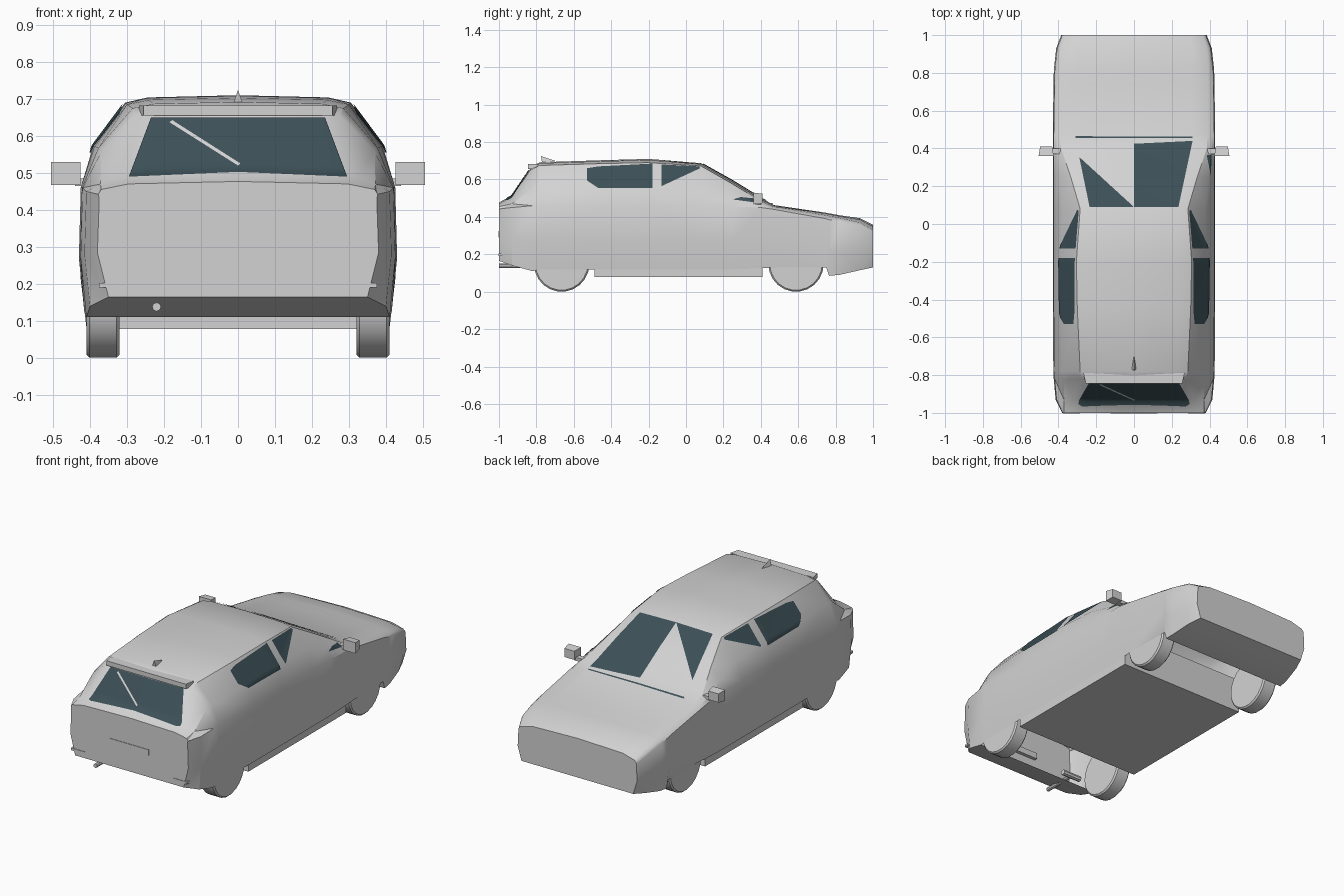
import bpy, bmesh, math
from mathutils import Vector
from mathutils.bvhtree import BVHTree

if "Cube" in bpy.data.objects:
    bpy.data.objects.remove(bpy.data.objects["Cube"])


def material(name, rgb):
    m = bpy.data.materials.new(name)
    m.diffuse_color = (*rgb, 1)
    m.use_nodes = True
    m.node_tree.nodes["Principled BSDF"].inputs["Base Color"].default_value = m.diffuse_color
    return m


GREY = material("light grey paint", (0.65, 0.65, 0.65))
GLASS = material("dark teal glass", (0.045, 0.08, 0.095))


def add_object(name, bm, mat, smooth=None):
    mesh = bpy.data.meshes.new(name)
    bm.to_mesh(mesh)
    bm.free()
    obj = bpy.data.objects.new(name, mesh)
    bpy.context.collection.objects.link(obj)
    mesh.materials.append(mat)
    if smooth:
        bpy.ops.object.select_all(action='DESELECT')
        obj.select_set(True)
        bpy.context.view_layer.objects.active = obj
        bpy.ops.object.shade_smooth_by_angle(angle=math.radians(smooth))
    return obj


def box(name, lo, hi, mat=GREY, taper=1.0):
    bm = bmesh.new()
    bmesh.ops.create_cube(bm, size=1)
    for v in bm.verts:
        k = [(1 + c * 2) / 2 for c in v.co]
        v.co = [l + (h - l) * t for l, h, t in zip(lo, hi, k)]
        if k[1] > 0.5:  # shrink the +y end about the box centre
            for a in (0, 2):
                mid = (lo[a] + hi[a]) / 2
                v.co[a] = mid + (v.co[a] - mid) * taper
    return add_object(name, bm, mat)


def cylinder(name, centre, axis, radius, length, sides, bevel=0.0, smooth=None):
    bm = bmesh.new()
    bmesh.ops.create_cone(bm, cap_ends=True, segments=sides, radius1=radius,
                          radius2=radius, depth=length)
    if bevel:
        rims = [e for e in bm.edges if abs(e.verts[0].co.z - e.verts[1].co.z) < 1e-5]
        bmesh.ops.bevel(bm, geom=rims, offset=bevel, segments=1, affect='EDGES')
    rot = Vector((0, 0, 1)).rotation_difference(Vector(axis))
    for v in bm.verts:
        v.co = rot @ v.co + Vector(centre)
    return add_object(name, bm, GREY, smooth)


# Body stations: y, bottom z, bottom half width, belt half width, belt z,
# roof edge half width, roof edge z, centre top z
STATIONS = [
    (-1.00, .165, .35, .38, .43, .37, .455, .477),
    (-.93, .14, .40, .415, .45, .32, .49, .515),
    (-.82, .11, .41, .425, .46, .275, .655, .675),
    (-.78, .12, .41, .427, .46, .285, .675, .692),
    (-.45, .12, .415, .43, .46, .30, .685, .703),
    (-.20, .12, .415, .43, .46, .305, .69, .71),
    (.08, .12, .415, .43, .46, .285, .672, .687),
    (.25, .12, .415, .43, .455, .335, .575, .592),
    (.40, .125, .415, .43, .45, .385, .485, .50),
    (.47, .13, .415, .43, .44, .39, .455, .463),
    (.75, .13, .41, .426, .39, .39, .408, .422),
    (.765, .085, .41, .426, .385, .39, .405, .419),
    (.82, .09, .405, .424, .375, .39, .395, .409),
    (.93, .115, .385, .412, .345, .385, .37, .393),
    (1.00, .13, .36, .385, .31, .365, .33, .358),
]


def section(y, zb, wb, wm, zm, wr, zr, zc):
    half = [(wb, zb), (wm, zb + .45 * (zm - zb)), (wm - .005, zm),
            ((wm + wr) / 2 + .1 * (zr - zm), (zm + zr) / 2),
            (wr, zr), (wr * .8, .3 * zr + .7 * zc)]
    ring = half + [(0, zc)] + [(-x, z) for x, z in reversed(half)]
    return [(x, y, z) for x, z in ring]


# Body shell, open underneath between the bumpers
bm = bmesh.new()
rings = [[bm.verts.new(p) for p in section(*s)] for s in STATIONS]
for r0, r1 in zip(rings, rings[1:]):
    for i in range(len(r0) - 1):
        bm.faces.new((r0[i], r1[i], r1[i + 1], r0[i + 1]))
    y = r0[0].co.y
    if y < -.85 or y > .74:
        bm.faces.new((r0[0], r0[-1], r1[-1], r1[0]))
bm.faces.new(rings[0])
bm.faces.new(rings[-1])
bmesh.ops.recalc_face_normals(bm, faces=bm.faces)
bmesh.ops.triangulate(bm, faces=bm.faces)
surface = BVHTree.FromBMesh(bm)
add_object("car_body", bm, GREY, 28)


def patch(name, corners, direction, mat=GLASS, lift=.005, n=14):
    """Thin plate laid onto the body: a flat quad projected along an axis."""
    d = Vector(direction)
    axis = max(range(3), key=lambda a: abs(d[a]))
    others = [a for a in range(3) if a != axis]
    a, b, c, e = [Vector(p) for p in corners]
    bm = bmesh.new()
    grid = []
    for i in range(n + 1):
        row = []
        for j in range(n + 1):
            u, v = i / n, j / n
            p = a.lerp(b, u).lerp(e.lerp(c, u), v)
            start = Vector((0, 0, 0))
            start[others[0]], start[others[1]] = p
            start[axis] = -2 * d[axis]
            hit = surface.ray_cast(start, d)[0]
            row.append(bm.verts.new(hit - d * lift) if hit else None)
        grid.append(row)
    for i in range(n):
        for j in range(n):
            q = [grid[i][j], grid[i + 1][j], grid[i + 1][j + 1], grid[i][j + 1]]
            if all(q):
                bm.faces.new(q)
    bmesh.ops.remove_doubles(bm, verts=bm.verts, dist=1e-5)
    bm.normal_update()
    flip = [f for f in bm.faces if f.normal.dot(d) > 0]
    bmesh.ops.reverse_faces(bm, faces=flip)
    return add_object(name, bm, mat, 30)


# Windscreen: full pane on one half, triangular pane on the other
DOWN, FORWARD = (0, 0, -1), (0, 1, 0)
patch("windscreen_right", [(0, .09), (.235, .09), (.31, .44), (0, .425)], DOWN)
patch("windscreen_left", [(0, .09), (0, .09), (-.29, .355), (-.235, .09)], DOWN)
patch("windscreen_base_strip", [(-.31, .455), (.31, .455), (.31, .462), (-.31, .465)], DOWN)
patch("corner_glass", [(.385, .365), (.41, .365), (.408, .25), (.408, .25)], DOWN)

# Rear window with its light streak
patch("rear_window_right", [(0, .503), (.295, .49), (.235, .65), (0, .65)], FORWARD)
patch("rear_window_left", [(0, .503), (-.295, .49), (-.235, .65), (0, .65)], FORWARD)
patch("rear_wiper", [(-.185, .637), (-.178, .643), (.006, .526), (0, .52)],
      FORWARD, GREY, .009)

# Side windows, wheels, mirrors and rear reflectors
for s, side in ((1, "right"), (-1, "left")):
    inward = (-s, 0, 0)
    patch(f"front_side_window_{side}",
          [(-.13, .565), (.075, .66), (.07, .67), (-.13, .68)], inward)
    patch(f"rear_side_window_{side}",
          [(-.47, .555), (-.18, .555), (-.18, .685), (-.47, .67)], inward)
    patch(f"rear_side_window_tail_{side}",
          [(-.53, .595), (-.47, .555), (-.47, .67), (-.53, .66)], inward)
    for y, end in ((-.665, "rear"), (.588, "front")):
        cylinder(f"{end}_wheel_{side}", (s * .365, y, .148), (1, 0, 0),
                 .148, .09, 22, .008, 35)
    x0, x1 = sorted((s * .425, s * .505))
    box(f"mirror_{side}", (x0, .36, .467), (x1, .41, .53), GREY, .8)
    x0, x1 = sorted((s * .39, s * .44))
    box(f"mirror_arm_{side}", (x0, .37, .465), (x1, .40, .485))
    x0, x1 = sorted((s * .285, s * .375))
    box(f"rear_reflector_{side}", (x0, -1.003, .19), (x1, -.98, .203))

# Floor, number plate and roof spoiler
box("floor_pan", (-.41, -.49, .078), (.41, .41, .28))
box("number_plate", (-.125, -1.003, .29), (.125, -.98, .325))
box("roof_spoiler", (-.255, -.845, .655), (.255, -.79, .682), GREY, 1.05)

# Roof antenna fin
bm = bmesh.new()
fin = [bm.verts.new(p) for p in ((-.012, -.77, .69), (.012, -.77, .69),
                                 (0, -.775, .725), (0, -.695, .698))]
for tri in ((0, 1, 2), (0, 2, 3), (1, 3, 2), (0, 3, 1)):
    bm.faces.new([fin[i] for i in tri])
bmesh.ops.recalc_face_normals(bm, faces=bm.faces)
add_object("antenna_fin", bm, GREY)

# Exhaust
cylinder("exhaust_pipe", (-.22, -.90, .138), (0, 1, 0), .012, .20, 8)
cylinder("exhaust_muffler", (-.22, -.80, .138), (1, 0, 0), .016, .12, 8)
